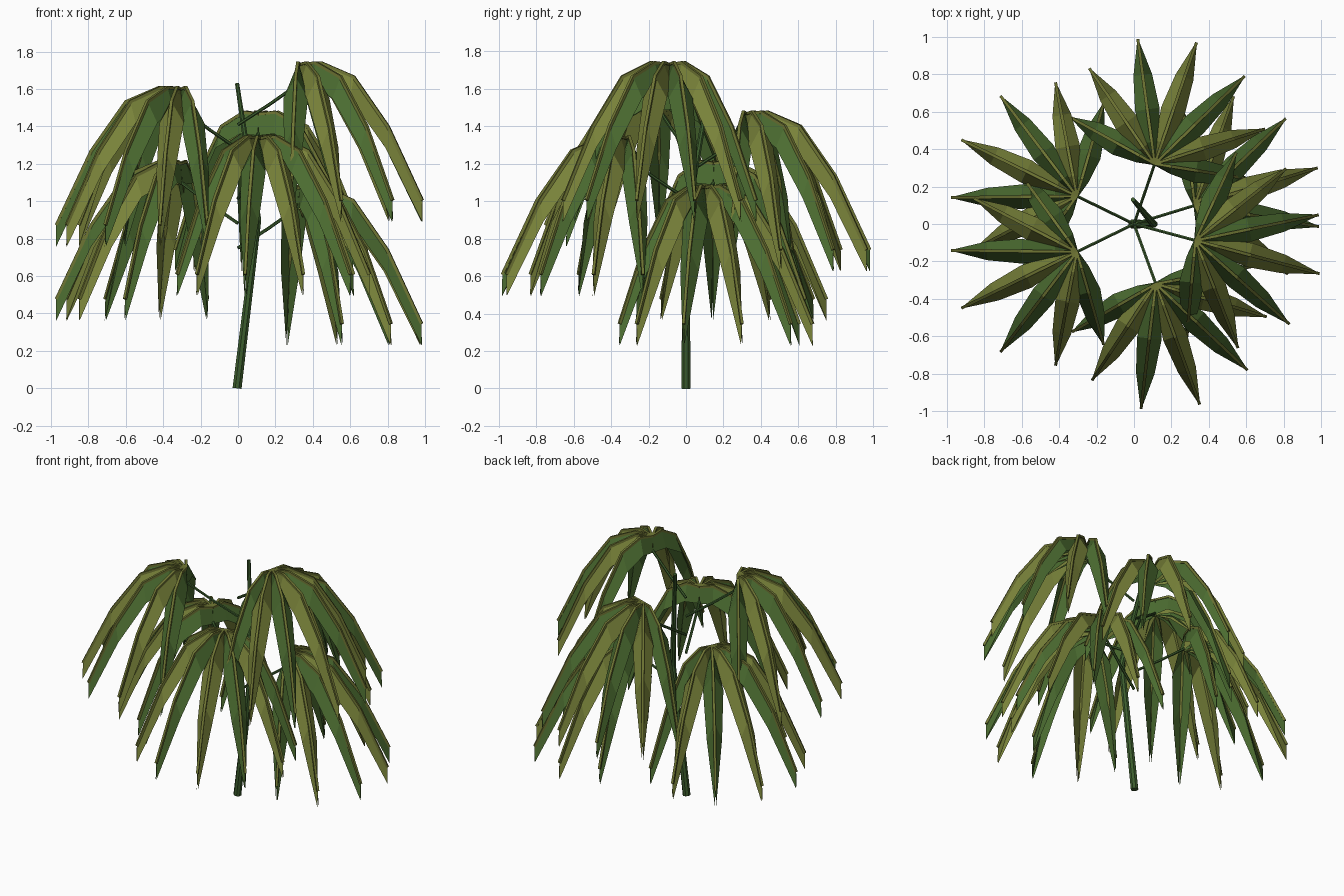
import bpy, bmesh, math
from mathutils import Vector

cube = bpy.data.objects.get("Cube")
if cube:
    bpy.data.objects.remove(cube)


def material(name, rgb):
    m = bpy.data.materials.new(name)
    m.use_nodes = True
    m.diffuse_color = (*rgb, 1)
    m.node_tree.nodes["Principled BSDF"].inputs["Base Color"].default_value = (*rgb, 1)
    return m


OLIVE = material("olive leaf", (0.19, 0.225, 0.042))
GREEN = material("green leaf", (0.071, 0.15, 0.03))
RIB = material("olive rib", (0.16, 0.18, 0.034))
STEM = material("stem green", (0.045, 0.11, 0.026))


def tube(bm, points, radii, sides, mat=0):
    """Faceted tube with capped ends along a path."""
    pts = [Vector(p) for p in points]
    rings = []
    for i, p in enumerate(pts):
        along = (pts[min(i + 1, len(pts) - 1)] - pts[max(i - 1, 0)]).normalized()
        ref = Vector((0, 0, 1)) if abs(along.z) < 0.95 else Vector((0, 1, 0))
        u = along.cross(ref).normalized()
        v = along.cross(u)
        ring = []
        for s in range(sides):
            a = math.tau * (s + 0.5) / sides
            ring.append(bm.verts.new(p + radii[i] * (u * math.cos(a) + v * math.sin(a))))
        rings.append(ring)
    faces = [bm.faces.new(rings[0]), bm.faces.new(rings[-1][::-1])]
    for a, b in zip(rings, rings[1:]):
        for s in range(sides):
            t = (s + 1) % sides
            faces.append(bm.faces.new((a[s], b[s], b[t], a[t])))
    for f in faces:
        f.material_index = mat


def finish(bm, name, mats):
    bmesh.ops.recalc_face_normals(bm, faces=bm.faces)
    mesh = bpy.data.meshes.new(name)
    bm.to_mesh(mesh)
    bm.free()
    for m in mats:
        mesh.materials.append(m)
    return mesh


def place(name, mesh):
    ob = bpy.data.objects.new(name, mesh)
    bpy.context.collection.objects.link(ob)
    return ob


# Arching leaflet: reach, drop and half width at each station
ARCH = [(0.0, 0.01, 0.008), (0.12, 0.0, 0.04), (0.30, 0.075, 0.066),
        (0.49, 0.34, 0.05), (0.68, 0.735, 0.004)]
FOLD = 0.115
REACH = [1.0, 0.98, 0.9, 0.75]


def leaflet(bm, angle, reach, mat):
    out = Vector((math.cos(angle), math.sin(angle), 0))
    side = Vector((-out.y, out.x, 0))
    ridge = [out * (r * reach) - Vector((0, 0, d + 0.01)) for r, d, w in ARCH]
    top = [bm.verts.new(p) for p in ridge]
    # two blades folded down from the midrib
    for sgn in (-1, 1):
        low = [bm.verts.new(p + side * (sgn * s[2]) - Vector((0, 0, FOLD)))
               for p, s in zip(ridge, ARCH)]
        for i in range(len(ARCH) - 1):
            f = bm.faces.new((top[i], top[i + 1], low[i + 1], low[i]))
            f.material_index = mat
    tube(bm, ridge, [0.01, 0.012, 0.012, 0.012, 0.011], 4, 2)


# Fan of seven leaflets, alternating colours
bm = bmesh.new()
for k in range(-3, 4):
    leaflet(bm, math.radians(26.7 * k), REACH[abs(k)], abs(k) % 2)
frond_mesh = finish(bm, "frond", [OLIVE, GREEN, RIB])

# Leaf stalk rising outward to the fan
bm = bmesh.new()
tube(bm, [(0, 0, -0.34), (0.17, 0, -0.235), (0.34, 0, -0.12)], [0.009] * 3, 6)
stalk_mesh = finish(bm, "leaf_stalk", [STEM])

# Fronds spiral up the stem, from lowest to highest
for i, degrees in enumerate([17, 154, 290, 71, 206, 345]):
    a = math.radians(degrees)
    height = 1.09 + 0.132 * i
    frond = place(f"frond_{i + 1}", frond_mesh)
    frond.location = (0.34 * math.cos(a), 0.34 * math.sin(a), height)
    frond.rotation_euler.z = a
    stalk = place(f"leaf_stalk_{i + 1}", stalk_mesh)
    stalk.location.z = height
    stalk.rotation_euler.z = a

# Bent main stem
bm = bmesh.new()
tube(bm, [(-0.005, 0, 0), (0.105, 0, 0.9), (-0.005, 0.13, 1.63)],
     [0.026, 0.021, 0.012], 8)
place("stem", finish(bm, "stem", [STEM]))
